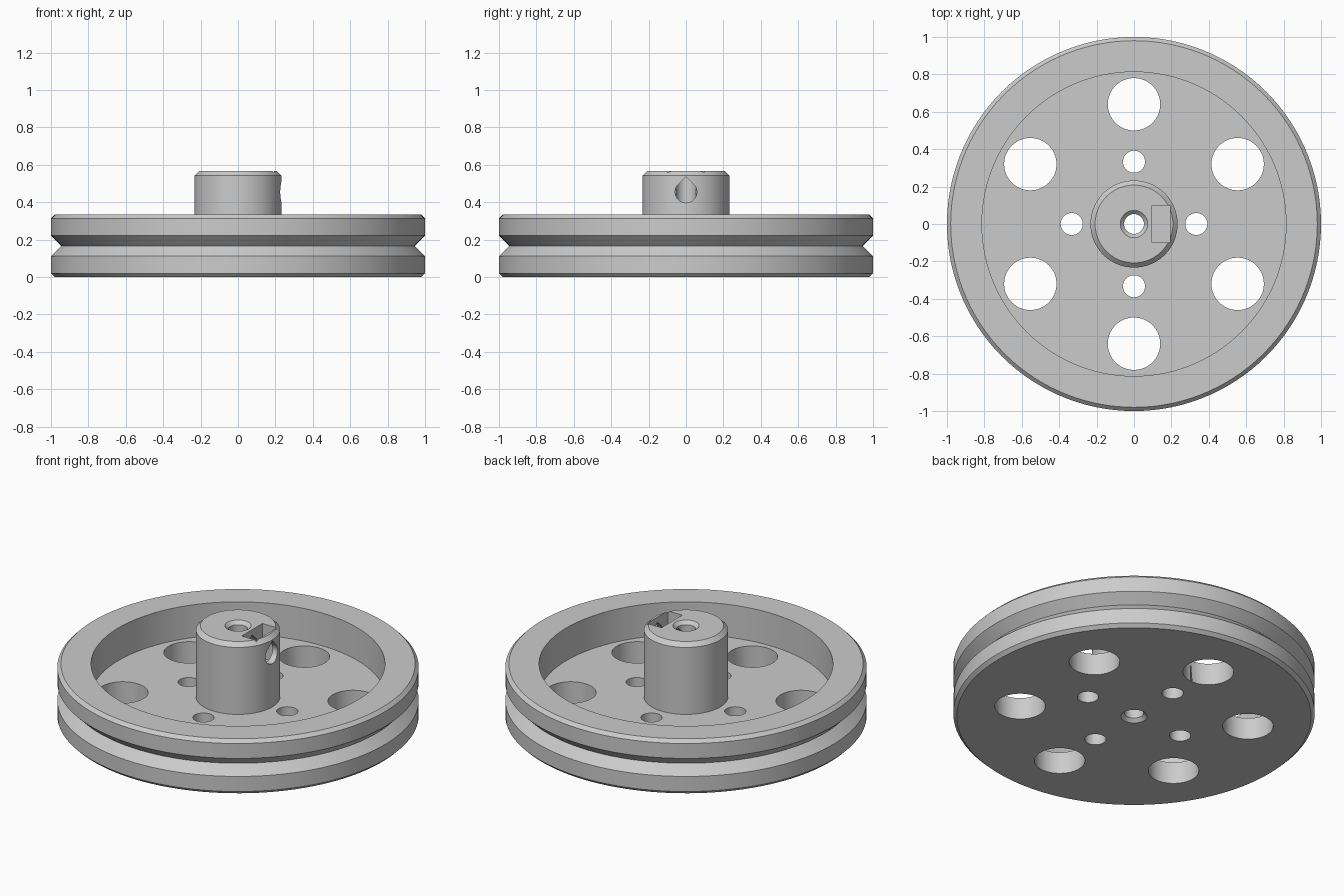
import bpy, bmesh
from math import sin, cos, pi, radians

default = bpy.data.objects.get("Cube")
if default:
    bpy.data.objects.remove(default, do_unlink=True)

# Material
grey = bpy.data.materials.new("plain grey")
grey.use_nodes = True
colour = (0.6, 0.6, 0.6, 1)
grey.diffuse_color = colour
grey.node_tree.nodes["Principled BSDF"].inputs["Base Color"].default_value = colour

SEGMENTS = 120
TOP, WEB, HUB_TOP = 0.333, 0.133, 0.567
HUB_R, BORE_R = 0.233, 0.053


def make_object(name, bm):
    bmesh.ops.recalc_face_normals(bm, faces=bm.faces)
    mesh = bpy.data.meshes.new(name)
    bm.to_mesh(mesh)
    bm.free()
    mesh.materials.append(grey)
    obj = bpy.data.objects.new(name, mesh)
    bpy.context.collection.objects.link(obj)
    return obj


def lathe(name, profile):
    """Revolve a closed (radius, height) outline about z."""
    bm = bmesh.new()
    rings = []
    for i in range(SEGMENTS):
        a = 2 * pi * i / SEGMENTS
        rings.append([bm.verts.new((r * cos(a), r * sin(a), z)) for r, z in profile])
    n = len(profile)
    for i, ring in enumerate(rings):
        after = rings[(i + 1) % SEGMENTS]
        for j in range(n):
            k = (j + 1) % n
            bm.faces.new((ring[j], after[j], after[k], ring[k]))
    return make_object(name, bm)


def prism(name, start, end):
    """Solid between two matching outlines."""
    bm = bmesh.new()
    a = [bm.verts.new(p) for p in start]
    b = [bm.verts.new(p) for p in end]
    bm.faces.new(a)
    bm.faces.new(b)
    for i in range(len(a)):
        k = (i + 1) % len(a)
        bm.faces.new((a[i], a[k], b[k], b[i]))
    return make_object(name, bm)


def hole(name, distance, angle, radius):
    x, y = distance * cos(angle), distance * sin(angle)
    ring = [(x + radius * cos(2 * pi * i / 64), y + radius * sin(2 * pi * i / 64))
            for i in range(64)]
    return prism(name, [(u, v, -0.1) for u, v in ring], [(u, v, 0.25) for u, v in ring])


def cut(target, cutter):
    cutter.hide_render = True
    mod = target.modifiers.new(cutter.name, "BOOLEAN")
    mod.operation = "DIFFERENCE"
    mod.solver = "EXACT"
    mod.object = cutter
    bpy.context.view_layer.objects.active = target
    bpy.ops.object.modifier_apply(modifier=mod.name)
    bpy.data.objects.remove(cutter, do_unlink=True)


# Grooved wheel, web, hub and countersunk bore
pulley = lathe("pulley_wheel", [
    (0.073, 0), (0.98, 0), (1, 0.02),
    (1, 0.112), (0.945, 0.167), (1, 0.222),
    (1, TOP - 0.02), (0.98, TOP), (0.813, TOP), (0.813, WEB),
    (HUB_R, WEB), (HUB_R, HUB_TOP - 0.025), (HUB_R - 0.025, HUB_TOP),
    (0.073, HUB_TOP), (BORE_R, HUB_TOP - 0.02), (BORE_R, 0.02)])

# Six lightening holes and four mounting holes through the web
for i in range(6):
    cut(pulley, hole("lightening_hole", 0.64, radians(90 + 60 * i), 0.14))
for i in range(4):
    cut(pulley, hole("mounting_hole", 0.333, radians(90 * i), 0.059))

# Nut slot sunk into the hub top
corners = [(0.095, -0.1), (0.193, -0.1), (0.193, 0.1), (0.095, 0.1)]
cut(pulley, prism("nut_slot", [(x, y, 0.355) for x, y in corners],
                  [(x, y, 0.7) for x, y in corners]))

# Teardrop screw hole from the hub's side into the bore
screw_z, screw_r = 0.455, 0.058
drop = [(screw_r * cos(a), screw_z + screw_r * sin(a))
        for a in (radians(135 + 270 * i / 36) for i in range(37))]
drop.append((0, screw_z + screw_r * 1.414))
cut(pulley, prism("screw_hole", [(0.005, y, z) for y, z in drop],
                  [(0.4, y, z) for y, z in drop]))

# Smooth round walls, crisp edges
bpy.ops.object.select_all(action="DESELECT")
pulley.select_set(True)
bpy.context.view_layer.objects.active = pulley
bpy.ops.object.shade_smooth_by_angle(angle=radians(25))
